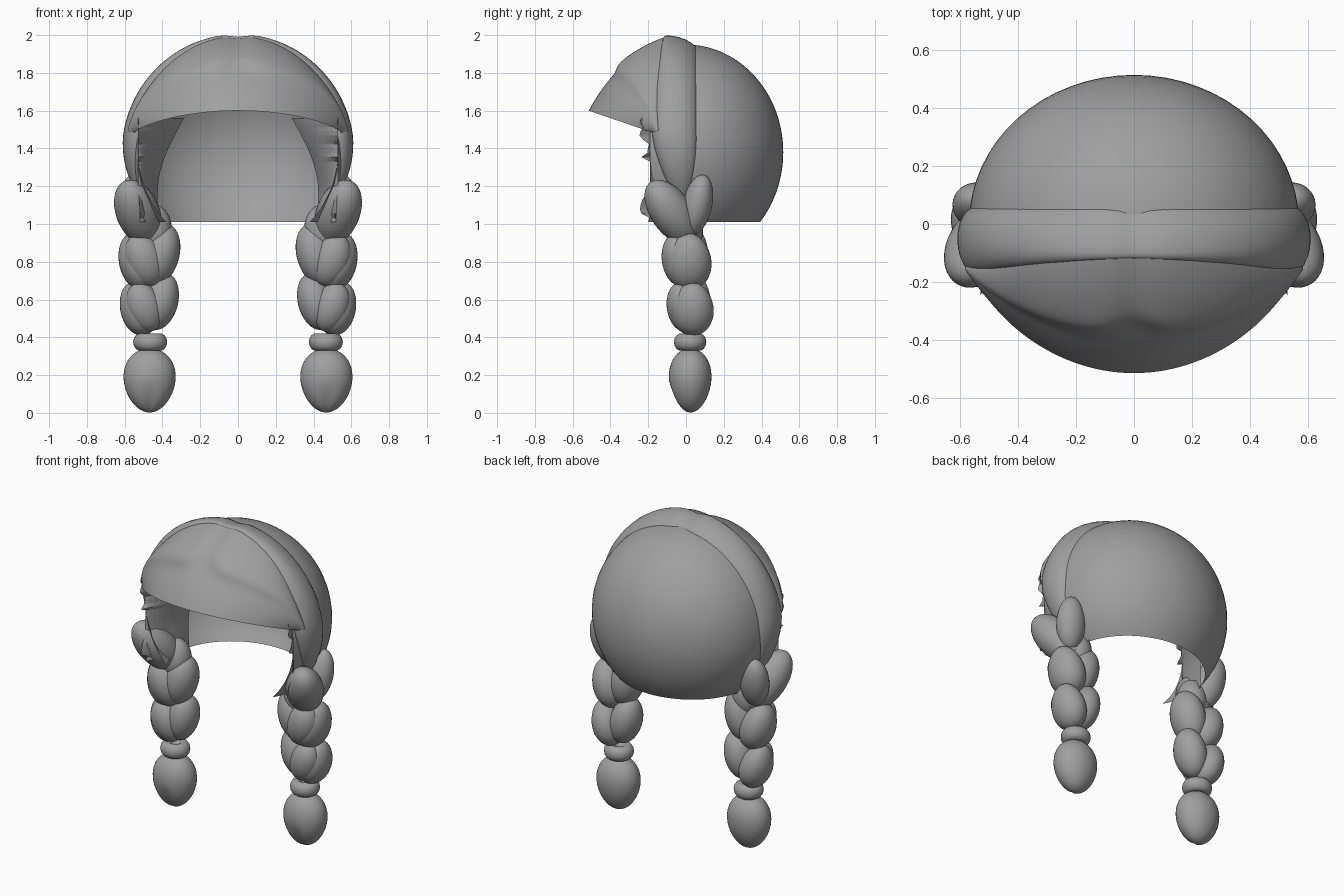
import bpy, bmesh, math, random
from math import sin, cos, pi, radians, exp
from mathutils import Vector, Matrix, Euler

random.seed(4)
if "Cube" in bpy.data.objects:
    bpy.data.objects.remove(bpy.data.objects["Cube"])

GREY = (0.35, 0.35, 0.35, 1)
hair = bpy.data.materials.new("hair_grey")
hair.use_nodes = True
hair.diffuse_color = GREY
hair.node_tree.nodes["Principled BSDF"].inputs["Base Color"].default_value = GREY


def finish(name, bm, mirror=False, smooth=True):
    bmesh.ops.recalc_face_normals(bm, faces=bm.faces)
    mesh = bpy.data.meshes.new(name)
    bm.to_mesh(mesh)
    bm.free()
    mesh.materials.append(hair)
    ob = bpy.data.objects.new(name, mesh)
    bpy.context.collection.objects.link(ob)
    for p in mesh.polygons:
        p.use_smooth = smooth
    if mirror:
        ob.modifiers.new("Mirror", "MIRROR").use_mirror_merge = False
    return ob


def sheet(name, f, nu, nv, **kw):
    """Surface from f(u, v) with u and v running 0..1."""
    bm = bmesh.new()
    g = [[bm.verts.new(f(i / nu, j / nv)) for j in range(nv + 1)] for i in range(nu + 1)]
    for i in range(nu):
        for j in range(nv):
            bm.faces.new((g[i][j], g[i + 1][j], g[i + 1][j + 1], g[i][j + 1]))
    bmesh.ops.remove_doubles(bm, verts=bm.verts, dist=1e-5)
    return finish(name, bm, **kw)


def lobe(name, loc, radii, rot=(0, 0), taper=0.0):
    """Mirrored egg-shaped lock; taper > 0 narrows the top, < 0 the bottom."""
    bm = bmesh.new()
    bmesh.ops.create_uvsphere(bm, u_segments=32, v_segments=20, radius=1)
    for v in bm.verts:
        k = 1 - taper * v.co.z
        v.co = Vector((v.co.x * k * radii[0], v.co.y * k * radii[1], v.co.z * radii[2]))
    m = Euler((radians(rot[0]), radians(rot[1]), 0)).to_matrix().to_4x4()
    bm.transform(Matrix.Translation(loc) @ m)
    return finish(name, bm, mirror=True)


# Back cap: ellipsoid trimmed at the nape and the face opening
bm = bmesh.new()
bmesh.ops.create_uvsphere(bm, u_segments=64, v_segments=40, radius=1)
bm.transform(Matrix.Translation((0, 0, 1.38)) @ Matrix.Diagonal((0.57, 0.515, 0.57, 1)))
for co, no in (((0, 0, 1.01), (0, 0, -1)), ((0, -0.19, 0), (0, -1, 0))):
    bmesh.ops.bisect_plane(bm, geom=bm.verts[:] + bm.edges[:] + bm.faces[:],
                           plane_co=co, plane_no=no, clear_outer=True)
finish("back_cap", bm)


# Rolled band arching over the head, parted in the middle
def band(u, v):
    t = radians(118) * (2 * u - 1)
    a = 2 * pi * v
    fade = max(0, (abs(t) - radians(80)) / radians(38))
    size = 1 - 0.7 * fade ** 1.5
    part = 0.014 * exp(-(t / 0.09) ** 2)
    r = 0.07 * cos(a) * size - part
    # the front half is slimmer on top, where the fringe flows into it
    half = 0.115 if sin(a) > 0 else 0.05 + 0.075 * abs(sin(t)) ** 1.5
    y = -0.055 + 0.035 * fade + half * sin(a) * size - 0.045 * cos(a) * (1 - fade) * cos(t) ** 2
    return ((0.545 + r) * sin(t), y, 1.38 + (0.555 + r) * cos(t))


sheet("crown_band", band, 72, 24)


# Swept fringe from the band ridge down to the forehead edge
def fringe(u, v):
    a = radians(90) * (2 * u - 1)
    b = a * 0.87
    c = max(0, cos(a)) ** 1.5
    side = sin(a) ** 2
    low = Vector((0.545 * sin(a), -0.18 - 0.335 * c, 1.485 + 0.115 * c))
    top = Vector(((0.6 - 0.035 * side) * sin(b), -0.1 - 0.03 * side,
                  1.38 + (0.62 - 0.035 * side) * cos(b) - 0.012 * exp(-(a / 0.09) ** 2)))
    mid = (low + top) / 2 + Vector((0.07 * sin(a), -0.055 * cos(a), 0.09 * cos(a)))
    p = low * (1 - v) ** 2 + mid * 2 * v * (1 - v) + top * v * v
    # two puffs either side of the parting, with a firm scalloped lower edge
    edge = 0.4 + 0.14 * (1 - cos(a)) + 0.12 * exp(-(a / 0.15) ** 2)
    step = 1 / (1 + exp(-(v - edge) / 0.03))
    puff = 0.055 * step * (1 - v) * min(1, 0.5 + abs(a) / 0.4) * cos(a)
    return p + Vector((0, -0.6, 0.8)) * puff


sheet("fringe", fringe, 64, 36)


# Inner side walls framing the face, with a ragged front edge
ROWS = 24
rag = [random.uniform(-0.06, 0.0) if i < 10 or i > 17 else 0.0 for i in range(ROWS + 1)]


def wall(u, v):
    z = 1.56 - 0.55 * u
    inner = 0.285 + 0.14 * sin(min(1, u * 1.4) * pi / 2)
    outer = 0.53 - 0.03 * max(0, u - 0.6)
    jag = rag[round(u * ROWS)] * (1 - v) ** 3
    # the wall first folds inward across the front, then runs back
    return (outer + (inner - outer) * v, -0.19 + jag + 0.29 * v ** (1 + u), z)


sheet("inner_side_wall", wall, ROWS, 8, mirror=True, smooth=False)

# Braids: overlapping locks, tie and tail
lobe("braid_root_front", (0.53, -0.075, 1.06), (0.115, 0.11, 0.205), (33, 22))
lobe("braid_root_back", (0.535, 0.06, 1.1), (0.09, 0.078, 0.165), (-12, 8))
lobe("braid_root_inner", (0.44, 0.0, 0.97), (0.09, 0.09, 0.13))
for i, (z, y, s) in enumerate(((0.80, 0.005, 1.0), (0.55, 0.025, 0.93)), 1):
    lobe(f"braid_outer_lock_{i}", (0.53, y + 0.01, z), (0.1 * s, 0.12 * s, 0.155 * s), (0, 17), 0.08)
    lobe(f"braid_inner_lock_{i}", (0.41, y, z + 0.04), (0.1 * s, 0.112 * s, 0.165 * s), (0, -14))
    lobe(f"braid_front_lock_{i}", (0.495, y - 0.045, z + 0.01), (0.1 * s, 0.088 * s, 0.145 * s), (8, 20))


# Tie ring round the end of each braid
def tie(u, v):
    a, b = 2 * pi * u, 2 * pi * v
    r = 0.052 + 0.038 * cos(b)
    return (0.465 + r * cos(a), 0.022 + r * sin(a) * 0.95, 0.375 + 0.046 * sin(b))


sheet("braid_tie", tie, 32, 14, mirror=True)


# Tail tuft with a shallow notch near its tip
def tail(u, v):
    a, h = 2 * pi * u, pi * v
    w = sin(h) * (1 + 0.12 * cos(h))
    notch = 1 - 0.25 * exp(-((a - 1.5 * pi) / 0.3) ** 2) * max(0, -cos(h))
    return (0.468 + 0.137 * w * cos(a), 0.022 + 0.112 * w * sin(a) * notch, 0.172 + 0.17 * cos(h))


sheet("braid_tail", tail, 40, 22, mirror=True)
